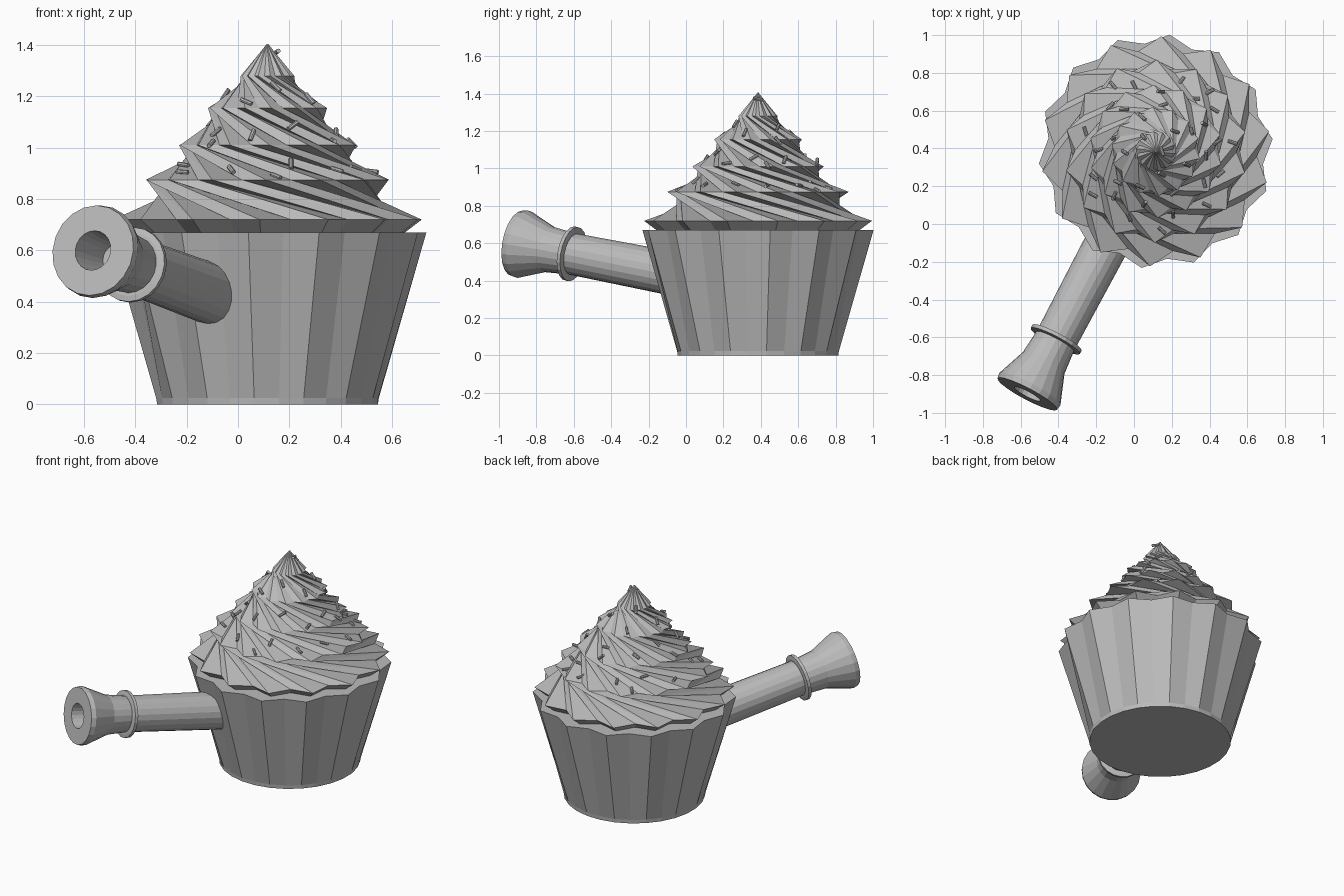
import bpy, math, random
from mathutils import Vector, Matrix
from mathutils.bvhtree import BVHTree

if "Cube" in bpy.data.objects:
    bpy.data.objects.remove(bpy.data.objects["Cube"])

random.seed(4)
CENTRE = Vector((0.115, 0.385, 0))
POINTS = 14

grey = bpy.data.materials.new("plain_grey")
grey.use_nodes = True
colour = (0.5, 0.5, 0.5, 1)
grey.diffuse_color = colour
grey.node_tree.nodes["Principled BSDF"].inputs["Base Color"].default_value = colour


def make_object(name, verts, faces):
    mesh = bpy.data.meshes.new(name)
    mesh.from_pydata(verts, [], faces)
    mesh.materials.append(grey)
    obj = bpy.data.objects.new(name, mesh)
    bpy.context.collection.objects.link(obj)
    return obj


def loft(name, rings, flip=False):
    """Skin equal-length rings bottom to top and cap both ends."""
    n = len(rings[0])
    verts = [v for ring in rings for v in ring]
    faces = [tuple(reversed(range(n)))]
    for k in range(len(rings) - 1):
        for i in range(n):
            j = (i + 1) % n
            a, b, c, d = k * n + i, k * n + j, k * n + n + j, k * n + n + i
            faces += [(a, b, c), (a, c, d)] if flip else [(a, b, c, d)]
    faces.append(tuple(range(len(verts) - n, len(verts))))
    return make_object(name, verts, faces)


def star_ring(outer, inner, z, turn):
    """Ring of alternating ridges and valleys."""
    ring = []
    for i in range(2 * POINTS):
        a = math.pi * i / POINTS + math.radians(turn)
        r = inner if i % 2 else outer
        ring.append(CENTRE + Vector((r * math.cos(a), r * math.sin(a), z)))
    return ring


# Pleated paper cup
loft("cup", [star_ring(0.432, 0.432, 0, 6), star_ring(0.436, 0.434, 0.025, 6),
             star_ring(0.622, 0.572, 0.67, 6)])

# Twisted star-shaped frosting, narrowing tier by tier
tiers = [(0.53, 0.66), (0.61, 0.72), (0.485, 0.875), (0.352, 1.01),
         (0.235, 1.155), (0.105, 1.28), (0.004, 1.405)]
rings = []
for k, (r, z) in enumerate(tiers):
    turn = 10 - 75 * max(k - 1, 0)
    rings.append(star_ring(r, r * 0.88, z, turn))
frosting = loft("frosting", rings, flip=True)

# Handle: a turned profile of (distance from the mouth, radius)
mouth = Vector((-0.565, -0.9, 0.6))
axis = Vector((0.46, 0.87, -0.17)).normalized()
spin = axis.to_track_quat("Z", "Y").to_matrix().to_4x4()
frame = Matrix.Translation(mouth) @ spin


def turned(name, profile, sides=20):
    rings = []
    for s, r in profile:
        rings.append([frame @ Vector((r * math.cos(t), r * math.sin(t), s))
                      for t in (math.tau * i / sides for i in range(sides))])
    return loft(name, rings)


turned("handle", [(0.2, 0.06), (0, 0.078), (0, 0.178), (0.03, 0.183), (0.19, 0.124),
                  (0.33, 0.112), (1.05, 0.119)])
turned("handle_ring", [(0.318, 0.125), (0.322, 0.147), (0.342, 0.147), (0.346, 0.125)])

# Sprinkles scattered over the frosting
tree = BVHTree.FromObject(frosting, bpy.context.evaluated_depsgraph_get())
for i in range(38):
    a = i * 2.4 + random.uniform(-0.2, 0.2)
    r = 0.03 + 0.4 * math.sqrt(i / 38)
    start = CENTRE + Vector((r * math.cos(a), r * math.sin(a), 2))
    hit, normal, _, _ = tree.ray_cast(start, Vector((0, 0, -1)))
    if hit is None:
        continue
    lie = normal.cross(Vector((random.uniform(-1, 1), random.uniform(-1, 1), 0.3))).normalized()
    bpy.ops.mesh.primitive_cylinder_add(vertices=8, radius=0.009, depth=0.05,
                                        location=hit + normal * 0.006,
                                        rotation=lie.to_track_quat("Z", "Y").to_euler())
    sprinkle = bpy.context.object
    sprinkle.name = "sprinkle"
    sprinkle.data.materials.append(grey)
